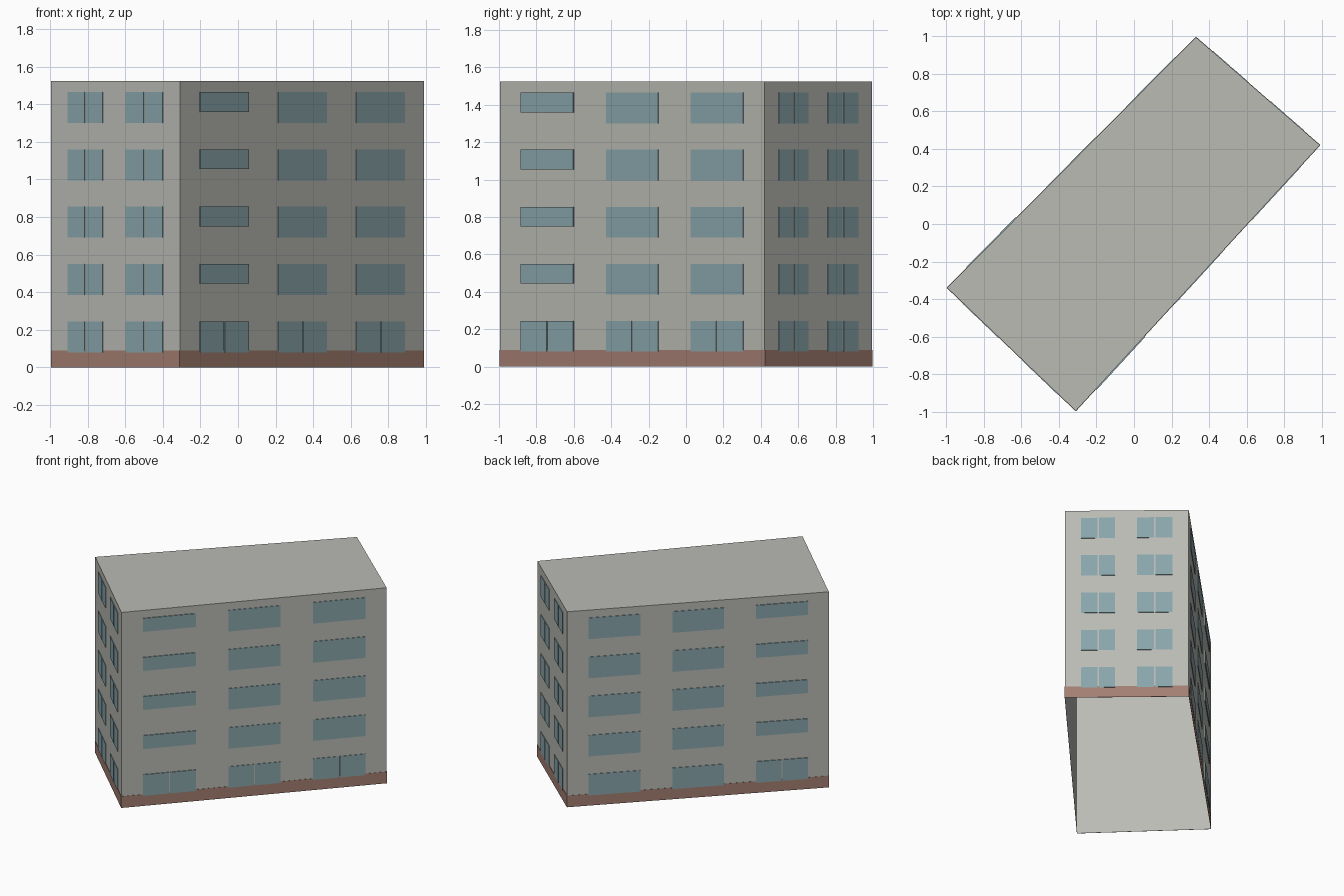
import bpy
from mathutils import Vector

cube = bpy.data.objects.get("Cube")
if cube:
    bpy.data.objects.remove(cube, do_unlink=True)


def make_material(name, rgb):
    mat = bpy.data.materials.new(name)
    mat.use_nodes = True
    mat.diffuse_color = (*rgb, 1)
    mat.node_tree.nodes["Principled BSDF"].inputs["Base Color"].default_value = (*rgb, 1)
    return mat


def make_object(name, verts, faces, mat):
    mesh = bpy.data.meshes.new(name)
    mesh.from_pydata(verts, [], faces)
    mesh.materials.append(mat)
    obj = bpy.data.objects.new(name, mesh)
    bpy.context.collection.objects.link(obj)
    return obj


concrete = make_material("warm grey concrete", (0.49, 0.497, 0.455))
brick = make_material("brown plinth", (0.37, 0.212, 0.168))
glass = make_material("blue grey glass", (0.254, 0.381, 0.413))

HEIGHT = 1.525
PLINTH = 0.09
FLOOR = 0.305
SILL, HEAD = 0.08, 0.245
corners = [Vector(c) for c in ((-0.995, -0.34), (-0.31, -0.995), (0.99, 0.42), (0.33, 0.995))]

# Building shell: four walls and a flat roof, open underneath
ring = [(c.x, c.y, z) for z in (0, HEIGHT) for c in corners]
sides = [(i, (i + 1) % 4, (i + 1) % 4 + 4, i + 4) for i in range(4)]
make_object("building_shell", ring, sides + [(4, 5, 6, 7)], concrete)


def add_plate(verts, faces, wall, u0, u1, z0, z1, depth):
    """Thin raised plate on a wall, u running along the wall from 0 to 1."""
    a, b = wall
    out = Vector((b.y - a.y, a.x - b.x)).normalized()
    n = len(verts)
    for d in (0, depth):
        for u, z in ((u0, z0), (u1, z0), (u1, z1), (u0, z1)):
            p = a.lerp(b, u) + out * d
            verts.append((p.x, p.y, z))
    faces.append((n + 4, n + 5, n + 6, n + 7))
    for i in range(4):
        j = (i + 1) % 4
        faces.append((n + i, n + j, n + j + 4, n + i + 4))


def add_window(verts, faces, wall, u0, u1, z0, z1, depth, gap):
    """One pane, or two panes with a narrow mullion gap between them."""
    if gap:
        mid = (u0 + u1) / 2
        add_plate(verts, faces, wall, u0, mid - gap / 2, z0, z1, depth)
        add_plate(verts, faces, wall, mid + gap / 2, u1, z0, z1, depth)
    else:
        add_plate(verts, faces, wall, u0, u1, z0, z1, depth)


short_columns = ((0.13, 0.405), (0.583, 0.87))
long_columns = ((0.081, 0.28), (0.403, 0.6), (0.722, 0.92))
# Wall name, window columns, column of shallow stair windows, ground floor split columns
walls = (
    ("front_end", short_columns, None, ()),
    ("entrance_side", long_columns, 0, (0, 1, 2)),
    ("rear_end", short_columns, None, ()),
    ("rear_side", long_columns, 2, (2,)),
)

for i, (name, columns, stair, split) in enumerate(walls):
    wall = (corners[i], corners[(i + 1) % 4])

    # Plinth band
    verts, faces = [], []
    add_plate(verts, faces, wall, 0, 1, 0, PLINTH, 0.002)
    make_object(name + "_plinth", verts, faces, brick)

    # Windows on five floors
    verts, faces = [], []
    for floor in range(5):
        base = floor * FLOOR
        for col, (u0, u1) in enumerate(columns):
            shallow = col == stair and floor > 0
            sill = SILL + 0.06 if shallow else SILL
            if stair is None:
                gap = 0.012
            else:
                gap = 0.004 if floor == 0 and col in split else 0
            depth = 0.006 if col == stair else 0.004
            add_window(verts, faces, wall, u0, u1, base + sill, base + HEAD, depth, gap)
    make_object(name + "_windows", verts, faces, glass)
